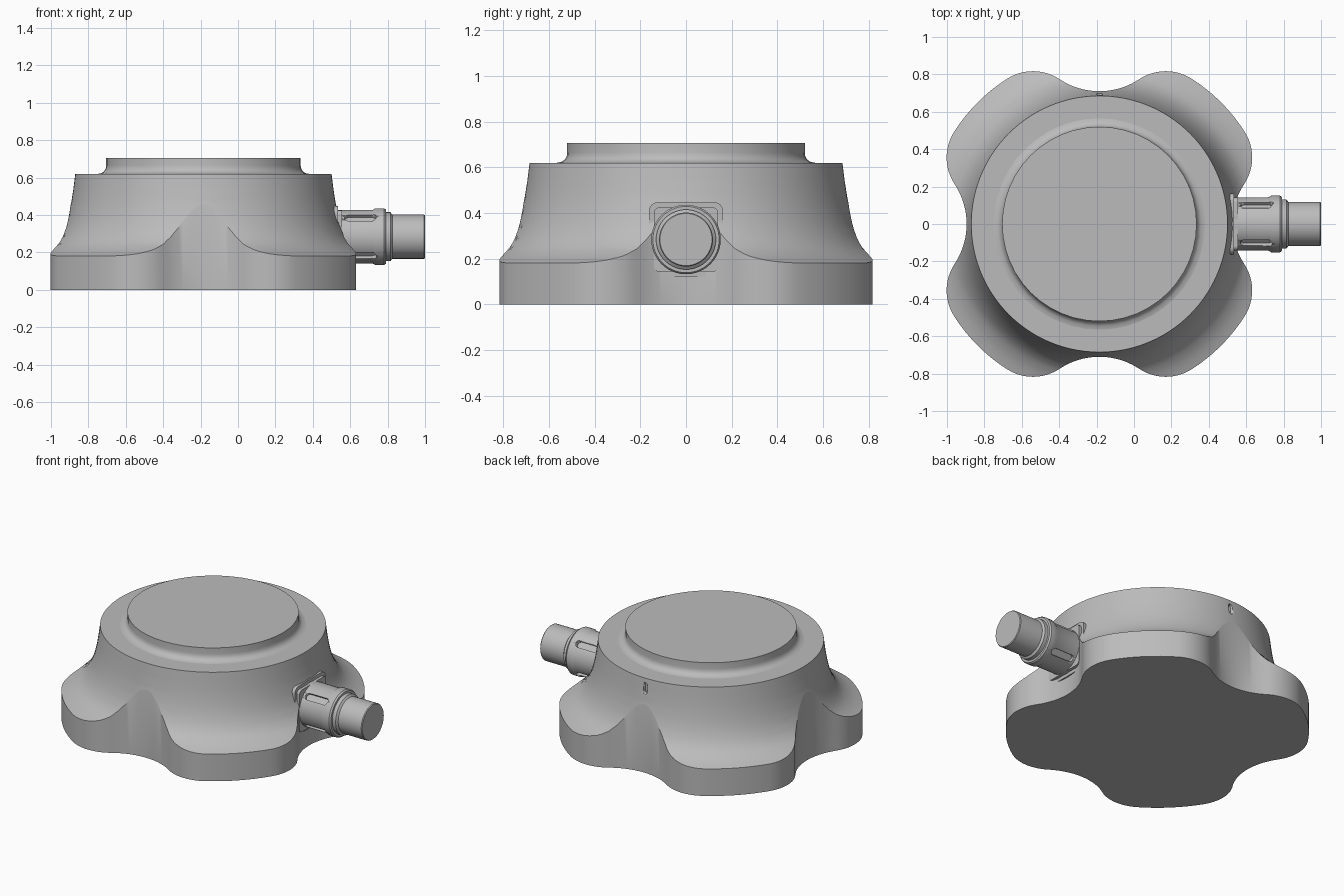
import bpy, bmesh, math
from mathutils import Vector, Matrix

if "Cube" in bpy.data.objects:
    bpy.data.objects.remove(bpy.data.objects["Cube"])

CX = -0.185            # axis of the body
PLUG_Z = 0.284         # axis of the connector

grey = bpy.data.materials.new("light_grey")
grey.use_nodes = True
grey.diffuse_color = (0.5, 0.5, 0.5, 1)
grey.node_tree.nodes["Principled BSDF"].inputs["Base Color"].default_value = (0.5, 0.5, 0.5, 1)


def finish(bm, name, matrix=Matrix(), angle=32):
    bmesh.ops.recalc_face_normals(bm, faces=bm.faces)
    bm.transform(matrix)
    mesh = bpy.data.meshes.new(name)
    bm.to_mesh(mesh)
    bm.free()
    mesh.materials.append(grey)
    obj = bpy.data.objects.new(name, mesh)
    bpy.context.collection.objects.link(obj)
    bpy.ops.object.select_all(action='DESELECT')
    obj.select_set(True)
    bpy.context.view_layer.objects.active = obj
    bpy.ops.object.shade_smooth_by_angle(angle=math.radians(angle))
    return obj


def loft(rings):
    """Skin closed rings of points and cap both ends."""
    bm = bmesh.new()
    loops = [[bm.verts.new(p) for p in ring] for ring in rings]
    for a, b in zip(loops, loops[1:]):
        for i in range(len(a)):
            j = (i + 1) % len(a)
            bm.faces.new((a[i], a[j], b[j], b[i]))
    bm.faces.new(loops[0])
    bm.faces.new(loops[-1])
    return bm


def lathe(profile, sides):
    """Turn (radius, height) points about z."""
    turn = [2 * math.pi * i / sides for i in range(sides)]
    return loft([[(r * math.cos(t), r * math.sin(t), z) for t in turn] for r, z in profile])


def rounded_prism(w, h, radius, z0, z1, steps=8):
    """Rounded rectangle with half sizes w, h, extruded along z."""
    ring = []
    for k, (sx, sy) in enumerate(((1, 1), (-1, 1), (-1, -1), (1, -1))):
        for i in range(steps + 1):
            t = math.pi / 2 * (k + i / steps)
            ring.append((sx * (w - radius) + radius * math.cos(t),
                         sy * (h - radius) + radius * math.sin(t)))
    return loft([[(x, y, z) for x, y in ring] for z in (z0, z1)])


def cut(obj, cutter):
    mod = obj.modifiers.new("cut", 'BOOLEAN')
    mod.object = cutter
    mod.operation = 'DIFFERENCE'
    mod.solver = 'EXACT'
    bpy.ops.object.select_all(action='DESELECT')
    obj.select_set(True)
    bpy.context.view_layer.objects.active = obj
    bpy.ops.object.modifier_apply(modifier=mod.name)
    bpy.data.objects.remove(cutter)


def arc(cx, cy, r, a0, a1, n):
    return [Vector((cx + r * math.cos(math.radians(a0 + (a1 - a0) * i / n)),
                    cy + r * math.sin(math.radians(a0 + (a1 - a0) * i / n)))) for i in range(n)]


# Four-lobed outline: hollow waist, rounded shoulder, outer arc, mirrored and turned
eighth = (arc(0, 1.095, 0.385, 270, 303.6, 10) + arc(0.355, 0.56, 0.257, 123.6, 57.6, 12)
          + arc(0, 0, 0.92, 57.6, 45, 4))
corner = Vector((0.92 * math.sqrt(0.5), 0.92 * math.sqrt(0.5)))
quarter = eighth + [corner] + [Vector((p.y, p.x)) for p in reversed(eighth[1:])]
outline = []
for k in range(4):
    spin = Matrix.Rotation(-math.pi / 2 * k, 2)
    outline += [spin @ p for p in quarter]

# Flared side, as (radius, height) from the rim up to the shoulder
flare = [(0.93, 0.178), (0.89, 0.193), (0.85, 0.212), (0.803, 0.245), (0.77, 0.285), (0.742, 0.34),
         (0.722, 0.4), (0.706, 0.47), (0.695, 0.54), (0.685, 0.62)]


def flare_at(s):
    i = min(int(s), len(flare) - 2)
    return Vector(flare[i]).lerp(Vector(flare[i + 1]), s - i)


def flare_start(r):
    for i, (a, b) in enumerate(zip(flare, flare[1:])):
        if a[0] >= r >= b[0]:
            return i + (a[0] - r) / (a[0] - b[0])


# Body: straight lobed wall, then the flare trimmed to the outline
ROWS = 18
rings = [[(p.x, p.y, 0) for p in outline]] + [[] for _ in range(ROWS + 1)]
for p in outline:
    s0, d = flare_start(p.length), p.normalized()
    for k in range(ROWS + 1):
        r, z = flare_at(s0 + (len(flare) - 1 - s0) * k / ROWS)
        rings[k + 1].append((d.x * r, d.y * r, z))
body = finish(loft(rings), "body", Matrix.Translation((CX, 0, 0)))

# Small upright slot in the back
slot = rounded_prism(0.014, 0.036, 0.0139, -0.02, 0.05)
cut(body, finish(slot, "slot_cutter",
                 Matrix.Translation((CX, 0.692, 0.555)) @ Matrix.Rotation(-math.pi / 2, 4, 'X')))

# Raised round cap with a hollow foot
cap = [(0.565, 0.61), (0.565, 0.62), (0.545, 0.624), (0.53, 0.635), (0.522, 0.65), (0.52, 0.665), (0.52, 0.706)]
finish(lathe(cap, 48), "top_cap", Matrix.Translation((CX, 0, 0)))

# Connector, built along z and laid along +x
lay = Matrix.Translation((0, 0, PLUG_Z)) @ Matrix.Rotation(math.pi / 2, 4, 'Y')
finish(rounded_prism(0.163, 0.163, 0.04, 0.46, 0.535), "connector_flange", lay)
finish(rounded_prism(0.141, 0.141, 0.025, 0.5, 0.555), "connector_seat", lay)
plug = [(0.143, 0.5), (0.143, 0.72), (0.152, 0.735), (0.152, 0.78), (0.145, 0.79), (0.131, 0.79),
        (0.131, 0.815), (0.118, 0.825), (0.118, 0.995), (0.114, 1.0)]
connector = finish(lathe(plug, 64), "connector", lay)

# Long grip grooves around the connector
for k in range(4):
    groove = rounded_prism(0.085, 0.022, 0.0219, 0.122, 0.18)
    turn = Matrix.Rotation(math.pi / 4 + math.pi / 2 * k, 4, 'X')
    cut(connector, finish(groove, "groove_cutter",
                          Matrix.Translation((0.655, 0, PLUG_Z)) @ turn))
